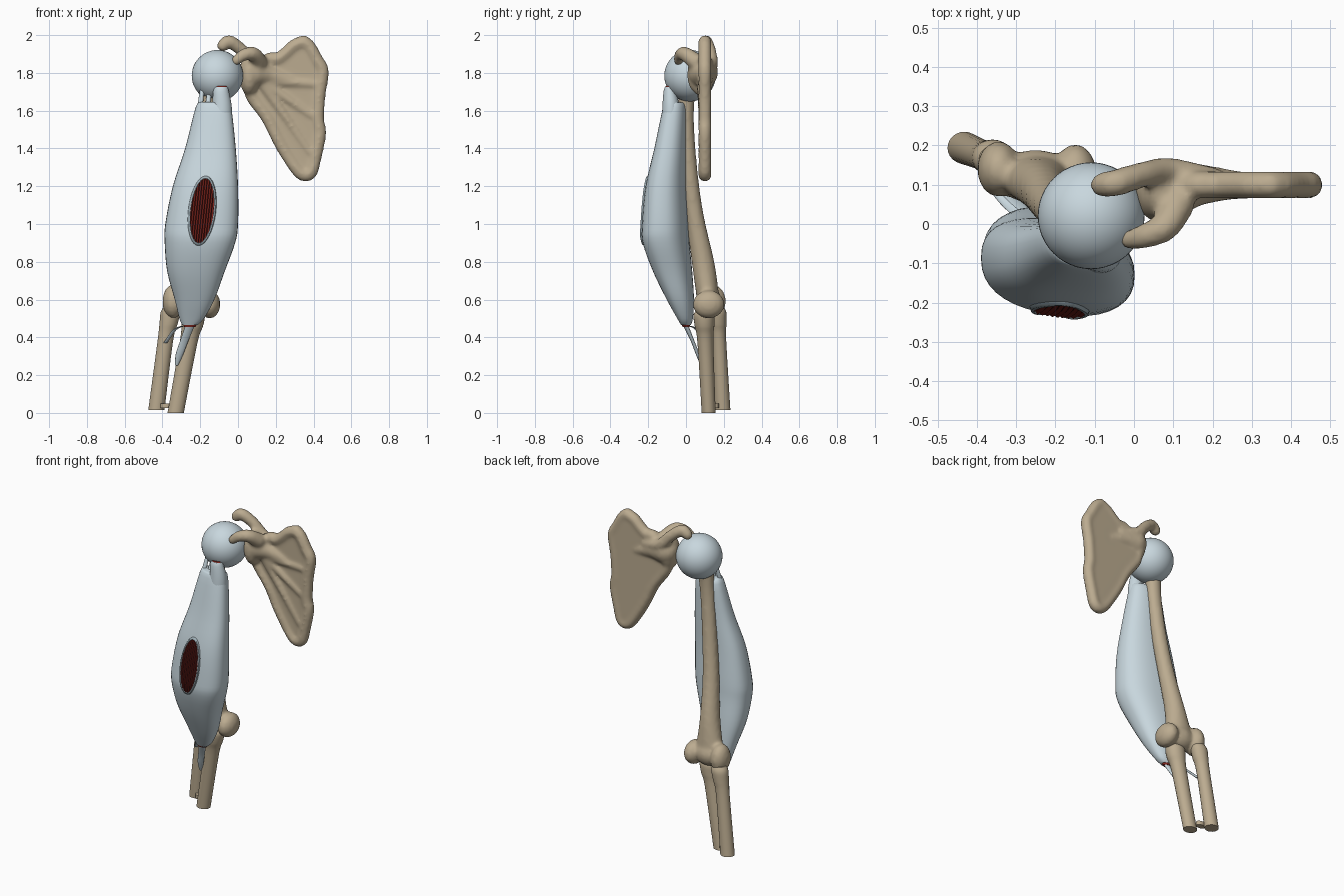
import bpy, bmesh, math
from mathutils import Vector, Matrix
from mathutils.bvhtree import BVHTree

if "Cube" in bpy.data.objects:
    bpy.data.objects.remove(bpy.data.objects["Cube"])


def material(name, r, g, b):
    m = bpy.data.materials.new(name)
    m.use_nodes = True
    m.diffuse_color = (r, g, b, 1)
    node = m.node_tree.nodes["Principled BSDF"]
    node.inputs["Base Color"].default_value = (r, g, b, 1)
    node.inputs["Roughness"].default_value = 0.7
    return m


BONE = material("bone tan", 0.50, 0.41, 0.28)
SHEATH = material("pale blue sheath", 0.58, 0.68, 0.73)
RIM = material("grey blue rim", 0.34, 0.42, 0.46)
RED = material("muscle red", 0.24, 0.02, 0.013)
DARK = material("dark muscle red", 0.07, 0.008, 0.007)


def finish(name, bm, mats, angle=45):
    bmesh.ops.recalc_face_normals(bm, faces=bm.faces)
    mesh = bpy.data.meshes.new(name)
    bm.to_mesh(mesh)
    bm.free()
    ob = bpy.data.objects.new(name, mesh)
    bpy.context.collection.objects.link(ob)
    for m in mats:
        mesh.materials.append(m)
    bpy.ops.object.select_all(action="DESELECT")
    ob.select_set(True)
    bpy.context.view_layer.objects.active = ob
    bpy.ops.object.shade_smooth_by_angle(angle=math.radians(angle))
    return ob


def smooth_path(points, steps):
    """Catmull-Rom interpolation of equal-length tuples."""
    p = [points[0]] + list(points) + [points[-1]]
    out = []
    for i in range(1, len(p) - 2):
        for s in range(steps):
            t = s / steps
            out.append([b + t / 2 * (c - a + t * (2*a - 5*b + 4*c - d + t * (3*(b - c) + d - a)))
                        for a, b, c, d in zip(*p[i - 1:i + 3])])
    return out + [list(points[-1])]


def add_loft(bm, sections, steps=4, sides=24, power=2.0, skew=0.0):
    """Stack of horizontal rings: x, y, z, half width, half depth."""
    rings = []
    for x, y, z, rx, ry in smooth_path(sections, steps):
        ring = []
        for k in range(sides):
            c, s = math.cos(math.tau * k / sides), math.sin(math.tau * k / sides)
            dx = rx * math.copysign(abs(c) ** (2 / power), c)
            dy = ry * math.copysign(abs(s) ** (2 / power), s)
            ring.append(bm.verts.new((x + dx, y + dy - skew * dx, z)))
        rings.append(ring)
    for a, b in zip(rings, rings[1:]):
        for k in range(sides):
            n = (k + 1) % sides
            bm.faces.new((a[k], a[n], b[n], b[k]))
    bm.faces.new(rings[0])
    bm.faces.new(rings[-1])


def loft(name, sections, mat, **kw):
    bm = bmesh.new()
    add_loft(bm, sections, **kw)
    return finish(name, bm, [mat])


def ball(bm, centre, size):
    mat = Matrix.Translation(centre) @ Matrix.Diagonal((*size, 1))
    bmesh.ops.create_uvsphere(bm, u_segments=16, v_segments=10, radius=1, matrix=mat)


def chain(bm, points, steps=6):
    """Overlapping balls along a path of x, y, z, radius."""
    for x, y, z, r in smooth_path(points, steps):
        ball(bm, (x, y, z), (r, r, r))


def fuse(ob, voxel, iterations):
    """Melt overlapping pieces into one bone surface."""
    m = ob.modifiers.new("fuse", "REMESH")
    m.mode = "VOXEL"
    m.voxel_size = voxel
    m.use_smooth_shade = True
    s = ob.modifiers.new("soften", "SMOOTH")
    s.factor = 0.5
    s.iterations = iterations


# Shoulder blade: thin plate with thick rounded border
outline = [(.355, 2.0), (.39, 1.97), (.435, 1.9), (.473, 1.83), (.465, 1.69), (.45, 1.53),
           (.455, 1.45), (.42, 1.315), (.395, 1.24), (.355, 1.225), (.31, 1.26), (.22, 1.385),
           (.125, 1.545), (.035, 1.69), (.04, 1.8), (.14, 1.9), (.195, 1.905), (.25, 1.94), (.3, 1.98)]
middle = Vector((.29, 1.66))
inner = []
for p in outline:
    v = Vector(p)
    inner.append(v + (middle - v).normalized() * 0.036)
bm = bmesh.new()
plate = bm.faces.new([bm.verts.new((v.x, .08, v.y)) for v in inner])
solid = bmesh.ops.extrude_face_region(bm, geom=[plate])
bmesh.ops.translate(bm, vec=(0, .05, 0), verts=[g for g in solid["geom"] if isinstance(g, bmesh.types.BMVert)])
bmesh.ops.triangulate(bm, faces=bm.faces)
bmesh.ops.recalc_face_normals(bm, faces=bm.faces)
chain(bm, [(v.x, .1, v.y, .035) for v in inner + inner[:1]], 8)
# Ridges fanning over the front of the blade
for x, z in ((.42, 1.74), (.41, 1.56), (.38, 1.38)):
    chain(bm, [(.12, .085, 1.76, .03), (x, .085, z, .016)], 18)
# Socket, neck, rear ridge and the two hooked processes
ball(bm, (.06, .08, 1.79), (.055, .075, .11))
chain(bm, [(.08, .09, 1.8, .08), (.16, .1, 1.79, .055), (.27, .1, 1.76, .035)])
chain(bm, [(.2, .115, 1.82, .03), (.09, .135, 1.85, .035), (.02, .125, 1.92, .034),
           (-.045, .105, 1.965, .035), (-.08, .1, 1.945, .032)])
chain(bm, [(.11, .05, 1.86, .045), (.08, -.005, 1.9, .038), (.03, -.03, 1.895, .032),
           (-.01, -.04, 1.865, .026)])
fuse(finish("shoulder_blade", bm, [BONE]), .011, 5)

# Upper arm bone with its flared elbow end
bm = bmesh.new()
add_loft(bm, [(-.14, .005, 1.72, .05, .045), (-.155, 0, 1.55, .045, .042), (-.18, .015, 1.3, .046, .044),
              (-.21, .045, 1.05, .05, .048), (-.235, .09, .8, .06, .06), (-.25, .115, .62, .09, .06)])
ball(bm, (-.25, .12, .59), (.1, .07, .075))
ball(bm, (-.345, .14, .59), (.055, .072, .09))
ball(bm, (-.15, .12, .575), (.057, .085, .075))
fuse(finish("upper_arm_bone", bm, [BONE]), .011, 5)

# Smooth joint ball
bm = bmesh.new()
bmesh.ops.create_uvsphere(bm, u_segments=48, v_segments=24, radius=.136,
                          matrix=Matrix.Translation((-.109, .021, 1.785)))
finish("joint_ball", bm, [SHEATH])

# Forearm bones, cut flat at the lower end
loft("inner_forearm_bone", [(-.232, .095, .545, .04, .035), (-.235, .095, .52, .06, .055),
     (-.242, .098, .46, .057, .052), (-.262, .103, .37, .047, .042), (-.33, .12, 0, .043, .037)], BONE)
loft("outer_forearm_bone", [(-.355, .165, .56, .04, .035), (-.358, .168, .53, .052, .046),
     (-.368, .17, .47, .048, .044), (-.385, .175, .38, .041, .038), (-.432, .194, .015, .043, .041)], BONE)
loft("forearm_bridge", [(-.38, .155, .05, .03, .02), (-.38, .155, .025, .03, .02)], BONE)

# Muscle belly: z, left, right, front, back
belly = [(1.645, -.2, -.05, -.1, -.03), (1.615, -.225, -.035, -.12, 0), (1.4, -.28, -.012, -.165, 0),
         (1.2, -.345, 0, -.21, 0), (1.0, -.385, 0, -.228, .01), (.9, -.388, -.015, -.225, .015),
         (.75, -.375, -.07, -.172, .03), (.6, -.335, -.125, -.1, .04), (.5, -.31, -.18, -.045, .035),
         (.465, -.295, -.215, -.025, .025)]
muscle = loft("muscle_sheath", [((a + b) / 2, (c + d) / 2, z, (b - a) / 2, (d - c) / 2)
                                for z, a, b, c, d in belly], SHEATH, sides=36, power=2.4, skew=.12)
loft("short_muscle_head", [(-.09, -.085, 1.725, .035, .026), (-.09, -.085, 1.7, .042, .034),
     (-.085, -.08, 1.62, .052, .045), (-.09, -.08, 1.5, .06, .05)], SHEATH)

# Red flesh showing at the open ends
loft("upper_flesh_end", [(-.09, -.085, 1.731, .03, .022), (-.09, -.085, 1.722, .035, .026)], RED)
loft("lower_flesh_end", [(-.255, 0, .47, .038, .024), (-.255, 0, .455, .03, .018)], RED)

# Tendons above and below the muscle
for x in (-.2, -.16):
    loft("upper_tendon", [(x, -.06, 1.63, .014, .012), (x + .01, -.04, 1.71, .012, .01)], SHEATH)
loft("lower_tendon", [(-.255, .0, .46, .025, .014), (-.285, .035, .38, .022, .01),
     (-.31, .062, .31, .02, .01), (-.325, .085, .25, .008, .008)], SHEATH)
loft("tendon_strand", [(-.29, .02, .46, .012, .01), (-.335, .06, .44, .01, .01),
     (-.385, .125, .37, .01, .01)], SHEATH)

# Oval window on the front of the muscle
bm = bmesh.new()
bm.from_mesh(muscle.data)
tree = BVHTree.FromBMesh(bm)
bm.free()


def on_window(u, v, lift):
    """Point on the muscle front for oval coordinates u, v."""
    x, z = -.19 + .065 * u + .018 * v, 1.07 + .175 * v
    hit = tree.ray_cast(Vector((x, -1, z)), Vector((0, 1, 0)))[0]
    return (x, hit.y - lift, z)


# Fibres: strips with a broad red side and a narrow dark side
bm = bmesh.new()
count, rows = 10, 12
for i in range(count):
    left = -1 + 2 * i / count
    edges = [(left, .003), (left + 1.2 / count, .008), (left + 2 / count, .003)]
    grid = []
    for r in range(rows + 1):
        t = -1 + 2 * r / rows
        grid.append([bm.verts.new(on_window(u, t * math.sqrt(max(0, 1 - u * u)), lift)) for u, lift in edges])
    for a, b in zip(grid, grid[1:]):
        for k in range(2):
            bm.faces.new((a[k], a[k + 1], b[k + 1], b[k])).material_index = k
finish("muscle_fibres", bm, [RED, DARK], 10)

# Raised rim around the window
bm = bmesh.new()
loops = [[bm.verts.new(on_window(s * math.cos(a), (s * .4 + .6) * math.sin(a), lift))
          for a in [math.tau * k / 48 for k in range(48)]]
         for s, lift in ((.9, .002), (.96, .009), (1.08, .009), (1.15, -.002))]
for a, b in zip(loops, loops[1:]):
    for k in range(48):
        n = (k + 1) % 48
        bm.faces.new((a[k], a[n], b[n], b[k]))
finish("window_rim", bm, [RIM], 60)
